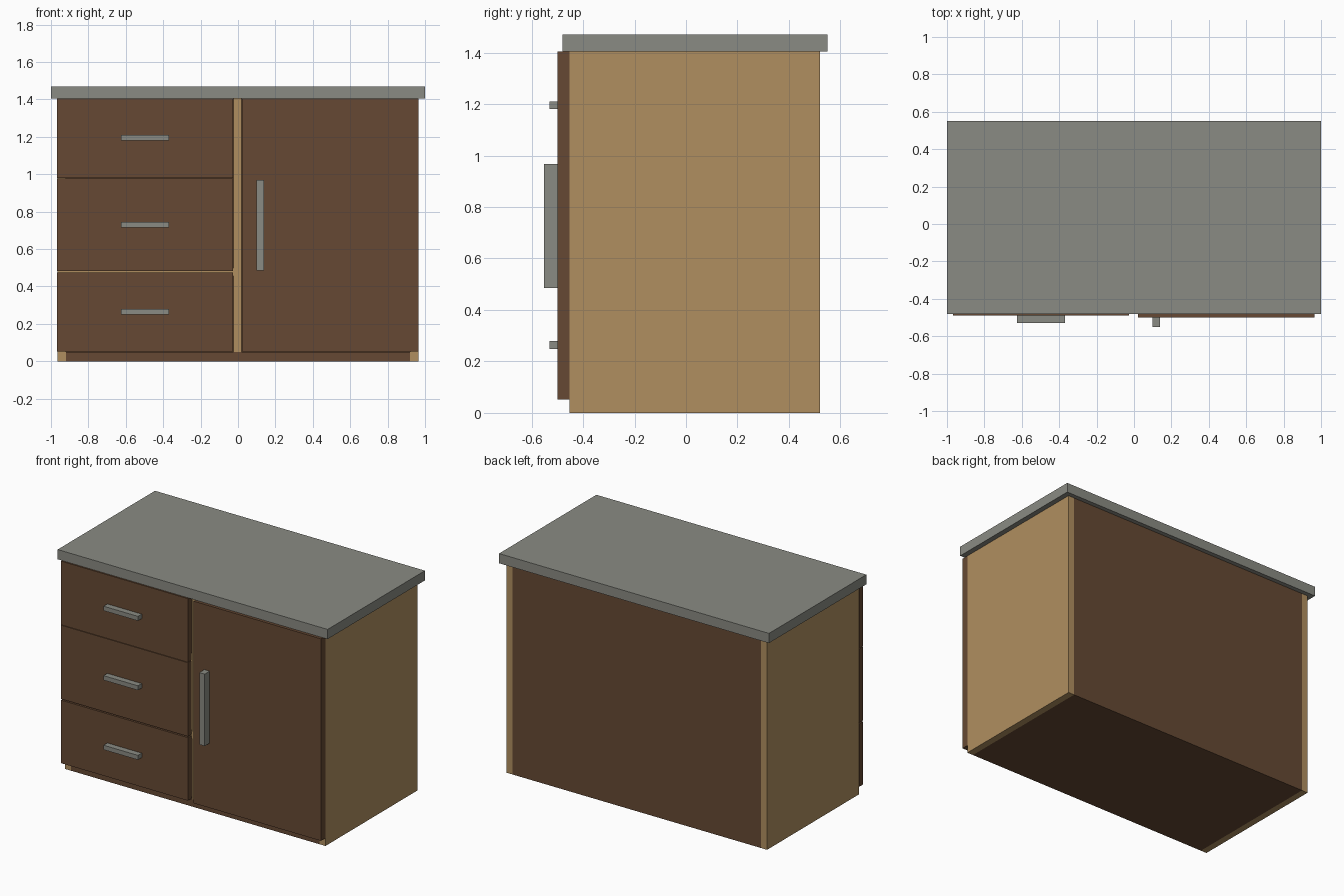
import bpy

if "Cube" in bpy.data.objects:
    bpy.data.objects.remove(bpy.data.objects["Cube"])


def srgb(*rgb):
    """8-bit screen colour to linear RGBA."""
    lin = [((c / 255 + 0.055) / 1.055) ** 2.4 for c in rgb]
    return (*lin, 1.0)


def material(name, *rgb):
    m = bpy.data.materials.new(name)
    m.diffuse_color = srgb(*rgb)
    m.use_nodes = True
    m.node_tree.nodes["Principled BSDF"].inputs["Base Color"].default_value = m.diffuse_color
    return m


grey = material("grey stone", 138, 139, 131)
tan = material("light wood", 176, 143, 96)
brown = material("dark wood", 102, 73, 51)


def box(name, x, y, z, mat):
    """Box spanning the given (min, max) ranges."""
    mid = [(a + b) / 2 for a, b in (x, y, z)]
    bpy.ops.mesh.primitive_cube_add(size=1, location=mid)
    ob = bpy.context.object
    ob.name = name
    ob.scale = [b - a for a, b in (x, y, z)]
    bpy.ops.object.transform_apply(location=False, rotation=False, scale=True)
    ob.data.materials.append(mat)
    return ob


TOP = 1.405            # underside of the countertop
FRONT, BACK = -0.453, 0.52

# Countertop
box("countertop", (-1, 1), (-0.48, 0.55), (TOP, 1.47), grey)

# Carcass
box("left_side_panel", (-0.965, -0.92), (FRONT, BACK), (0, TOP), tan)
box("right_side_panel", (0.92, 0.965), (FRONT, BACK), (0, TOP), tan)
box("bottom_panel", (-0.92, 0.92), (FRONT, BACK), (0, 0.05), brown)
box("back_panel", (-0.92, 0.92), (BACK - 0.045, BACK), (0.05, TOP), brown)
box("divider", (-0.025, 0.02), (FRONT, BACK - 0.045), (0.05, TOP), tan)
box("drawer_rail", (-0.92, -0.025), (FRONT, BACK - 0.045), (0.455, 0.5), tan)

# Drawers: front plate and bar handle
drawers = [("bottom", 0.052, 0.474, 0.264),
           ("middle", 0.482, 0.976, 0.73),
           ("top", 0.979, TOP, 1.195)]
for name, low, high, grip in drawers:
    box(name + "_drawer_front", (-0.968, -0.028), (-0.49, FRONT), (low, high), brown)
    box(name + "_drawer_handle", (-0.625, -0.37), (-0.53, -0.49),
        (grip - 0.015, grip + 0.015), grey)

# Door and its upright handle
box("door", (0.022, 0.965), (-0.5, FRONT), (0.052, TOP), brown)
box("door_handle", (0.1, 0.14), (-0.552, -0.5), (0.486, 0.968), grey)
